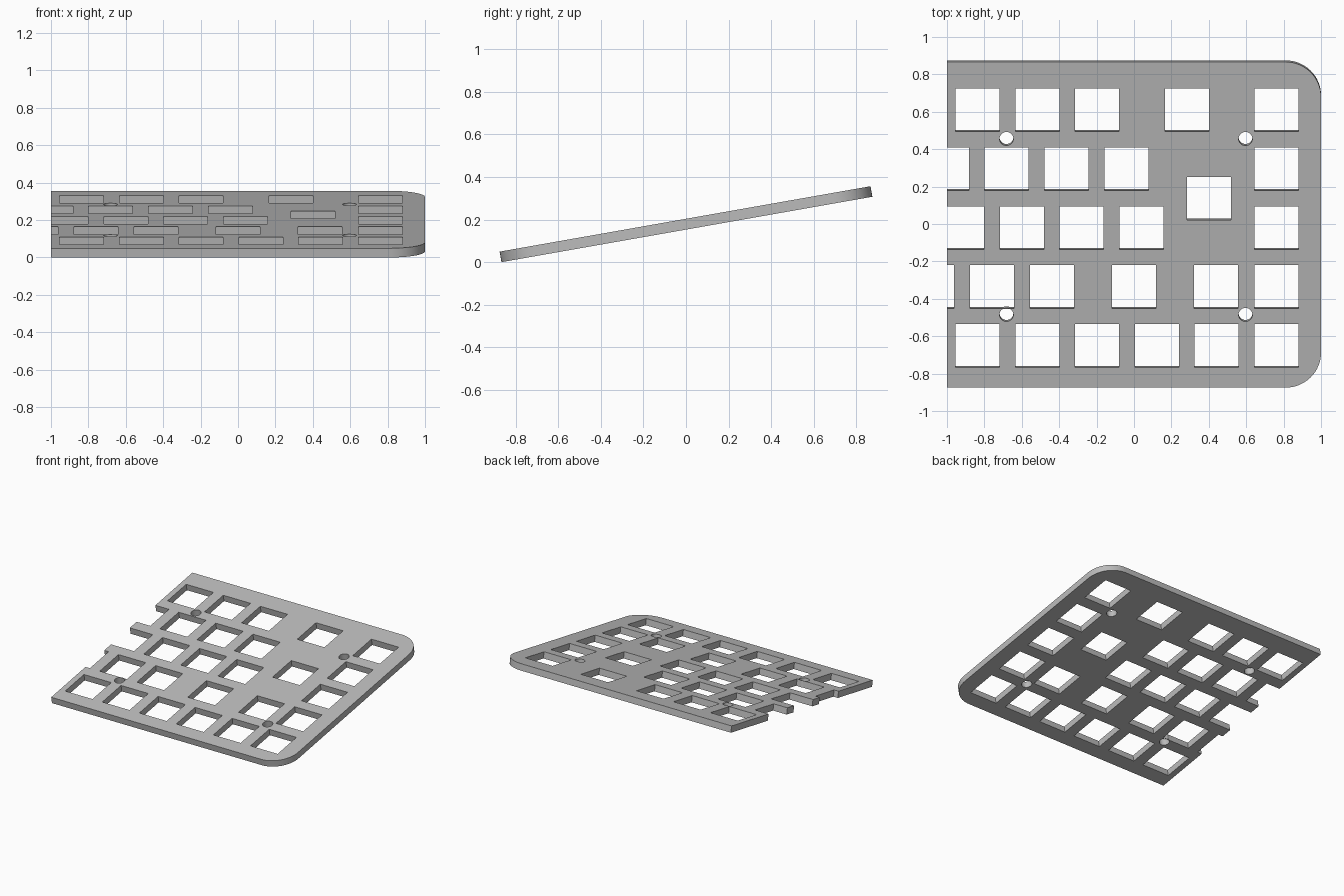
import bpy, bmesh
from math import sin, cos, pi, radians
from mathutils import Matrix

LENGTH, THICK, CORNER = 1.768, 0.05, 0.19
TILT = radians(10)
PITCH, HOLE, TOP_ROW = 0.32, 0.235, 0.623

cube = bpy.data.objects.get("Cube")
if cube:
    bpy.data.objects.remove(cube, do_unlink=True)

grey = bpy.data.materials.new("plate grey")
grey.use_nodes = True
colour = (0.5, 0.5, 0.5, 1)
grey.diffuse_color = colour
grey.node_tree.nodes["Principled BSDF"].inputs["Base Color"].default_value = colour


def arc(cx, cy, r, start, end, steps):
    angles = [start + (end - start) * i / steps for i in range(steps + 1)]
    return [(cx + r * cos(a), cy + r * sin(a)) for a in angles]


def add_loop(bm, points):
    """Add a closed ring of edges on the underside of the plate."""
    verts = [bm.verts.new((x, y, -THICK / 2)) for x, y in points]
    for a, b in zip(verts, verts[1:] + verts[:1]):
        bm.edges.new((a, b))


# Switch openings, listed as x centres per row from back to front
rows = {
    0: (-0.837, -0.517, -0.197, 0.283, 0.762),
    1: (-1.0, -0.681, -0.361, -0.04, 0.762),
    1.5: (0.401,),
    2: (-0.92, -0.6, -0.281, 0.04, 0.762),
    3: (-1.08, -0.76, -0.439, 0, 0.439, 0.762),
    4: (-0.837, -0.517, -0.197, 0.122, 0.442, 0.762),
}
bm = bmesh.new()
half, h = LENGTH / 2, HOLE / 2
outline = [(-1, half)]
for row, centres in rows.items():
    y = TOP_ROW - PITCH * row
    for x in centres:
        if x - h < -1:
            # Openings that cross the left edge become notches in the outline
            outline += [(-1, y + h), (x + h, y + h), (x + h, y - h), (-1, y - h)]
        else:
            add_loop(bm, [(x - h, y - h), (x + h, y - h), (x + h, y + h), (x - h, y + h)])

# Outer edge: square on the left, rounded on the right
cx, cy = 1 - CORNER, half - CORNER
outline.append((-1, -half))
outline += arc(cx, -cy, CORNER, -pi / 2, 0, 16)
outline += arc(cx, cy, CORNER, 0, pi / 2, 16)
add_loop(bm, outline)

# Round screw holes
for x in (-0.682, 0.596):
    for y in (0.467, -0.488):
        add_loop(bm, arc(x, y, 0.037, 0, 2 * pi, 32)[:-1])

# Raise the walls, then fill the underside and the top around the openings
lower = bm.edges[:]
raised = bmesh.ops.extrude_edge_only(bm, edges=lower)["geom"]
upper = [e for e in raised if isinstance(e, bmesh.types.BMEdge)]
upper_verts = [v for v in raised if isinstance(v, bmesh.types.BMVert)]
bmesh.ops.translate(bm, verts=upper_verts, vec=(0, 0, THICK))
for rim in (lower, upper):
    bmesh.ops.triangle_fill(bm, use_beauty=True, edges=rim, normal=(0, 0, 1))
bm.normal_update()
bmesh.ops.recalc_face_normals(bm, faces=bm.faces[:])
if bm.calc_volume(signed=True) < 0:
    bmesh.ops.reverse_faces(bm, faces=bm.faces[:])

# Tilt up toward the back and rest the front edge on the ground
lift = half * sin(TILT) + THICK / 2 * cos(TILT)
bm.transform(Matrix.Translation((0, 0, lift)) @ Matrix.Rotation(TILT, 4, "X"))

mesh = bpy.data.meshes.new("keyboard_plate")
bm.to_mesh(mesh)
bm.free()
mesh.materials.append(grey)
plate = bpy.data.objects.new("keyboard_plate", mesh)
bpy.context.collection.objects.link(plate)
bpy.ops.object.select_all(action="DESELECT")
plate.select_set(True)
bpy.context.view_layer.objects.active = plate
bpy.ops.object.shade_smooth_by_angle(angle=radians(30))
